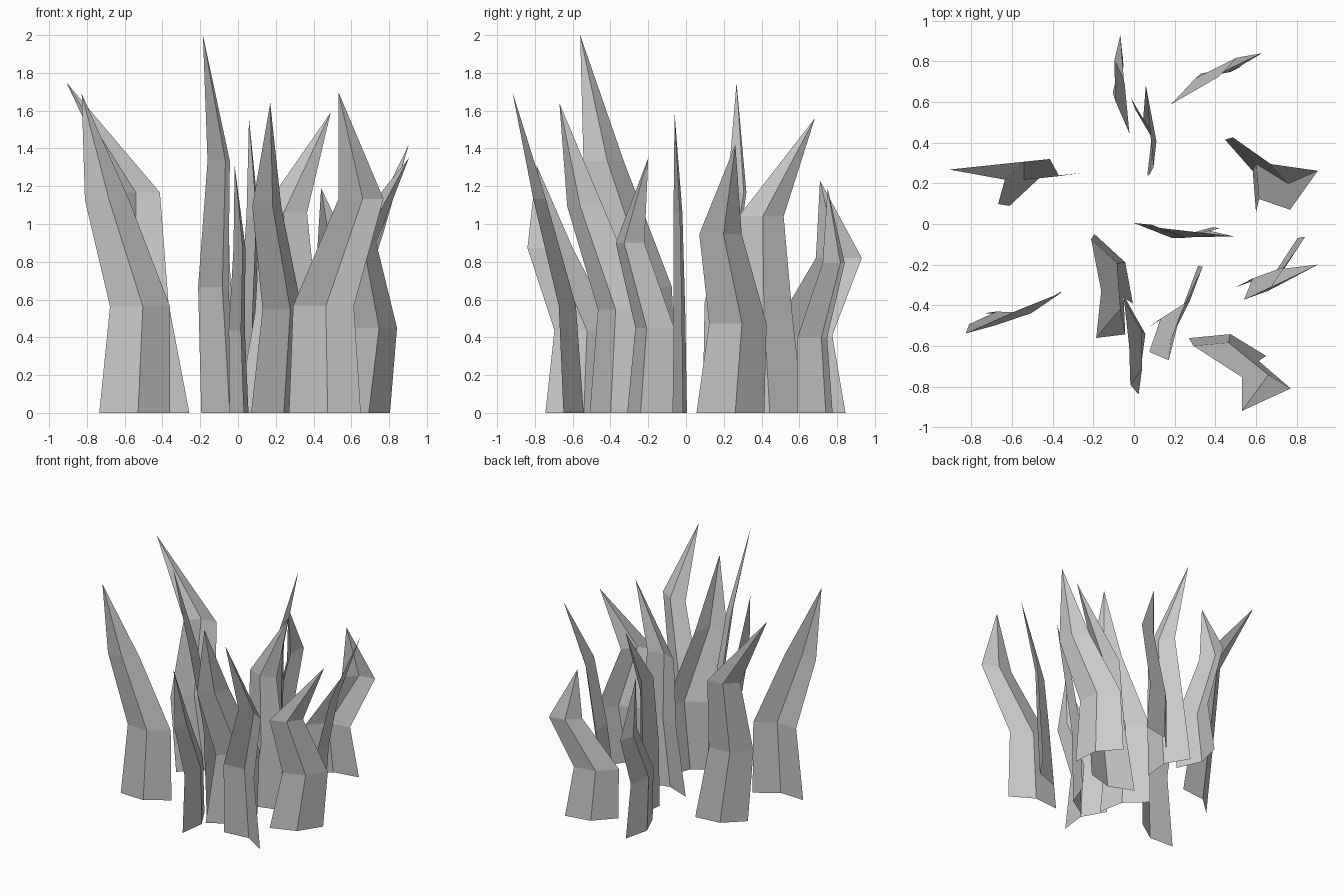
import bpy, bmesh, math

# One flat grey for the whole tuft
grey = bpy.data.materials.new("plain grey")
grey.diffuse_color = (0.6, 0.6, 0.6, 1)

# Per blade: base x, y, heading (deg), height, forward bend,
# then sideways sway at one third, two thirds and the tip
BLADES = [
    (0.46, -0.605, -13, 1.70, -0.29, 0.0, 0.226, 0.14),
    (-0.435, 0.17, 24.6, 1.75, 0.286, -0.077, -0.04, -0.39),
    (-0.547, -0.385, 196, 1.69, 0.07, -0.027, 0.161, 0.312),
    (-0.10, -0.22, -61, 2.0, -0.24, -0.016, 0.188, 0.256),
    (0.192, -0.358, 231, 1.64, 0.18, -0.042, 0.162, 0.256),
    (0.193, -0.005, 177, 1.59, 0.04, -0.062, -0.052, -0.30),
    (-0.008, -0.553, -79, 1.31, -0.055, -0.02, 0.165, 0.231),
    (0.025, 0.43, -78, 1.56, 0.085, 0.031, 0.041, -0.24),
    (-0.04, 0.65, 95, 1.23, 0.005, -0.04, 0.16, 0.06),
    (0.36, 0.683, 28.6, 1.19, 0.02, -0.035, 0.19, 0.102),
    (0.652, -0.19, 218.5, 1.35, 0.165, -0.063, 0.078, -0.192),
    (0.524, 0.235, 293, 1.42, 0.36, -0.026, 0.125, 0.124),
]
HALF_WIDTHS = (0.195, 0.165, 0.122)   # taper of the folded strip
FOLD = 1 / 3                          # crease depth relative to half width


def make_blade(index, x, y, heading, height, bend, *sways):
    a = math.radians(heading)
    bm = bmesh.new()

    def vert(side, forward, z):
        return bm.verts.new((x + side * math.cos(a) - forward * math.sin(a),
                             y + side * math.sin(a) + forward * math.cos(a), z))

    # V-shaped rows, creased along the middle
    rows = []
    for i, (w, sway) in enumerate(zip(HALF_WIDTHS, (0.0,) + sways[:2])):
        t = i / 3
        rows.append([vert(sway + k * w, bend * t * t + (w * FOLD if k == 0 else 0), height * t)
                     for k in (-1, 0, 1)])
    tip = vert(sways[2], bend, height)

    # Quads between rows, triangles up to the tip
    for low, high in zip(rows, rows[1:]):
        for k in (0, 1):
            bm.faces.new((low[k], low[k + 1], high[k + 1], high[k]))
    for k in (0, 1):
        bm.faces.new((rows[-1][k], rows[-1][k + 1], tip))

    name = f"grass_blade_{index:02d}"
    mesh = bpy.data.meshes.new(name)
    bm.to_mesh(mesh)
    bm.free()
    mesh.materials.append(grey)
    bpy.context.collection.objects.link(bpy.data.objects.new(name, mesh))


for number, blade in enumerate(BLADES, 1):
    make_blade(number, *blade)
